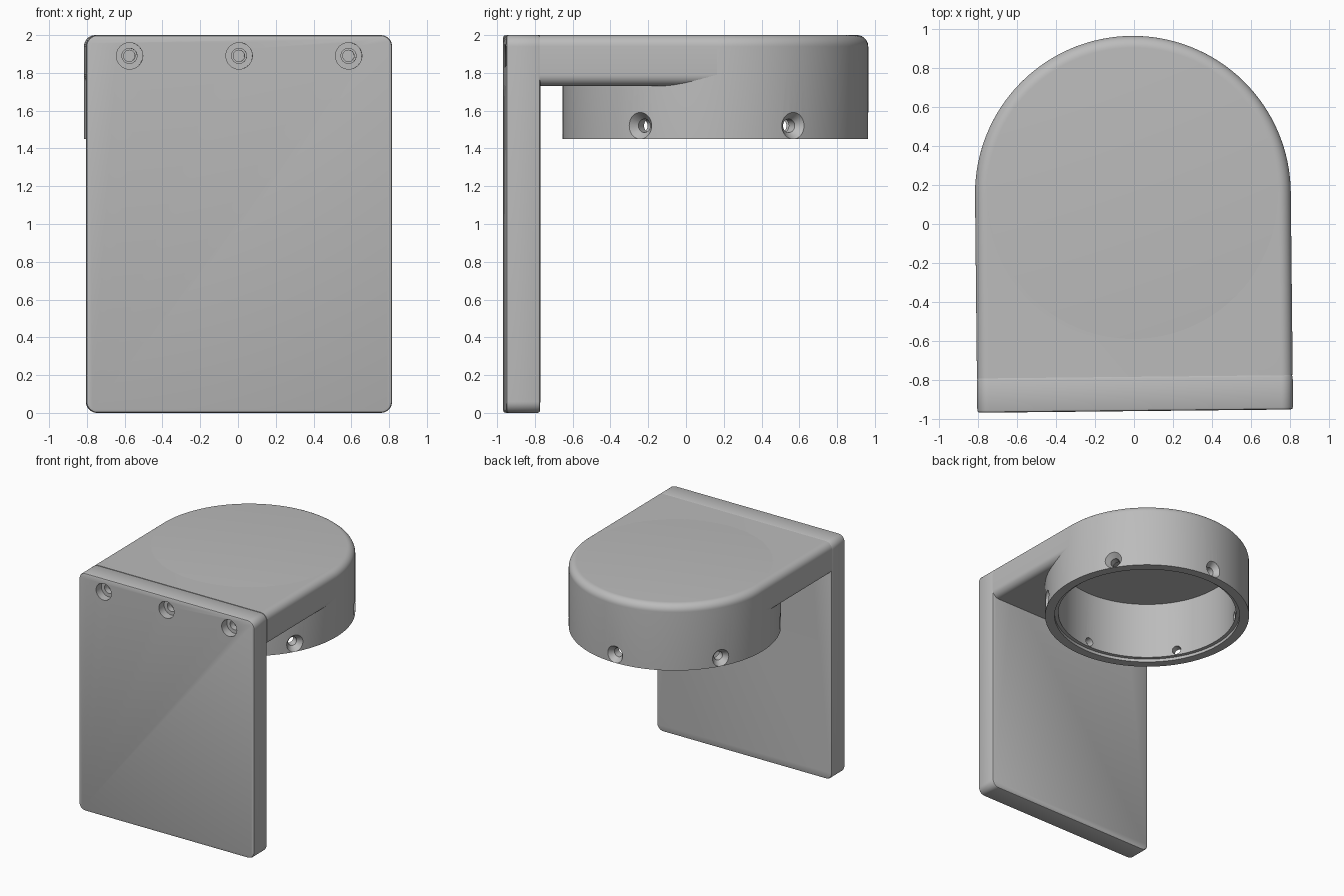
import bpy, bmesh, math
from mathutils import Matrix, Vector

if "Cube" in bpy.data.objects:
    bpy.data.objects.remove(bpy.data.objects["Cube"], do_unlink=True)

grey = bpy.data.materials.new("plain_grey")
grey.use_nodes = True
grey.diffuse_color = (0.5, 0.5, 0.5, 1)
grey.node_tree.nodes["Principled BSDF"].inputs["Base Color"].default_value = (0.5, 0.5, 0.5, 1)

HALF = 0.81        # half width, also the ring radius
RING_Y = 0.155     # ring centre
TOP, ROUND = 2.0, 0.06
FRONT, SEAM = -0.96, -0.78


def finish(name, bm):
    bmesh.ops.remove_doubles(bm, verts=bm.verts, dist=1e-5)
    bmesh.ops.recalc_face_normals(bm, faces=bm.faces)
    mesh = bpy.data.meshes.new(name)
    bm.to_mesh(mesh)
    bm.free()
    mesh.materials.append(grey)
    ob = bpy.data.objects.new(name, mesh)
    bpy.context.collection.objects.link(ob)
    return ob


def arc(cx, cz, r, start, end, n=8):
    angles = [math.radians(start + (end - start) * i / n) for i in range(n + 1)]
    return [(cx + r * math.cos(a), cz + r * math.sin(a)) for a in angles]


def lathe(name, profile, matrix, steps):
    """Spin a closed (radius, height) profile around its own z axis."""
    bm = bmesh.new()
    verts = [bm.verts.new((r, 0, z)) for r, z in profile]
    edges = [bm.edges.new(pair) for pair in zip(verts, verts[1:])]
    bmesh.ops.spin(bm, geom=verts + edges, cent=(0, 0, 0), axis=(0, 0, 1),
                   angle=math.tau, steps=steps, use_merge=True)
    bmesh.ops.transform(bm, matrix=matrix, verts=bm.verts)
    return finish(name, bm)


def rounded_slab(name, z0, z1, y0, y1):
    """Rounded rectangle seen from the front, extruded from y0 to y1."""
    cx, r = HALF - ROUND, ROUND
    outline = (arc(cx, z1 - r, r, 0, 90) + arc(-cx, z1 - r, r, 90, 180)
               + arc(-cx, z0 + r, r, 180, 270) + arc(cx, z0 + r, r, 270, 360))
    bm = bmesh.new()
    face = bm.faces.new([bm.verts.new((x, y0, z)) for x, z in outline])
    ext = bmesh.ops.extrude_face_region(bm, geom=[face])
    moved = [g for g in ext["geom"] if isinstance(g, bmesh.types.BMVert)]
    bmesh.ops.translate(bm, vec=Vector((0, y1 - y0, 0)), verts=moved)
    return finish(name, bm)


def apply(ob, mod):
    bpy.context.view_layer.objects.active = ob
    bpy.ops.object.modifier_apply(modifier=mod.name)


def cut(ob, cutters):
    for c in cutters:
        mod = ob.modifiers.new("cut", 'BOOLEAN')
        mod.operation, mod.solver, mod.object = 'DIFFERENCE', 'EXACT', c
        apply(ob, mod)


# Wall plate with a fine rim bevel
plate = rounded_slab("wall_plate", 0, TOP, FRONT, SEAM)
rim = plate.modifiers.new("rim", 'BEVEL')
rim.width, rim.segments, rim.angle_limit = 0.013, 2, math.radians(40)
apply(plate, rim)

# Arm from the plate to the ring
arm = rounded_slab("arm", 1.73, TOP, SEAM - 0.004, RING_Y)

# Round cap with a stepped, open underside
at_ring = Matrix.Translation((0, RING_Y, 0))
cap_profile = ([(0, TOP)] + arc(HALF - ROUND, TOP - ROUND, ROUND, 90, 0)
               + [(HALF, 1.45), (0.735, 1.45), (0.735, 1.475),
                  (0.705, 1.475), (0.705, 1.96), (0, 1.96)])
cap = lathe("ring_cap", cap_profile, at_ring, 128)

# Hollow the arm where the cap sits
core = lathe("core_cutter", [(0, 1), (0.745, 1), (0.745, 2.5), (0, 2.5)], at_ring, 128)
cut(arm, [core])

# Counterbored screw holes along the top of the plate
bore = [(0, -0.26), (0.03, -0.26), (0.03, -0.12), (0.04, -0.12),
        (0.04, -0.07), (0.07, -0.07), (0.07, 0.05), (0, 0.05)]
bores = [lathe("bore_cutter", bore,
               Matrix.Translation((x, FRONT, 1.89)) @ Matrix.Rotation(math.pi / 2, 4, 'X'), 32)
         for x in (-0.58, 0, 0.58)]
cut(plate, bores)
cut(arm, bores)

# Six countersunk holes around the ring
sink = [(0, 0.6), (0.036, 0.6), (0.036, 0.765), (0.09, 0.835), (0, 0.835)]
sinks = [lathe("sink_cutter", sink,
               Matrix.Translation((0, RING_Y, 1.52))
               @ Matrix.Rotation(math.radians(30 + 60 * k), 4, 'Z')
               @ Matrix.Rotation(math.pi / 2, 4, 'Y'), 32)
         for k in range(6)]
cut(cap, sinks)

for c in [core] + bores + sinks:
    bpy.data.objects.remove(c, do_unlink=True)

# Slight turn of the whole bracket, then smooth shading
turn = Matrix.Translation((-0.004, 0, 0)) @ Matrix.Rotation(math.radians(0.6), 4, 'Z')
for ob in bpy.context.view_layer.objects:
    ob.select_set(ob in (plate, arm, cap))
for ob in (plate, arm, cap):
    ob.data.transform(turn)
bpy.context.view_layer.objects.active = plate
bpy.ops.object.shade_smooth_by_angle(angle=math.radians(30))
